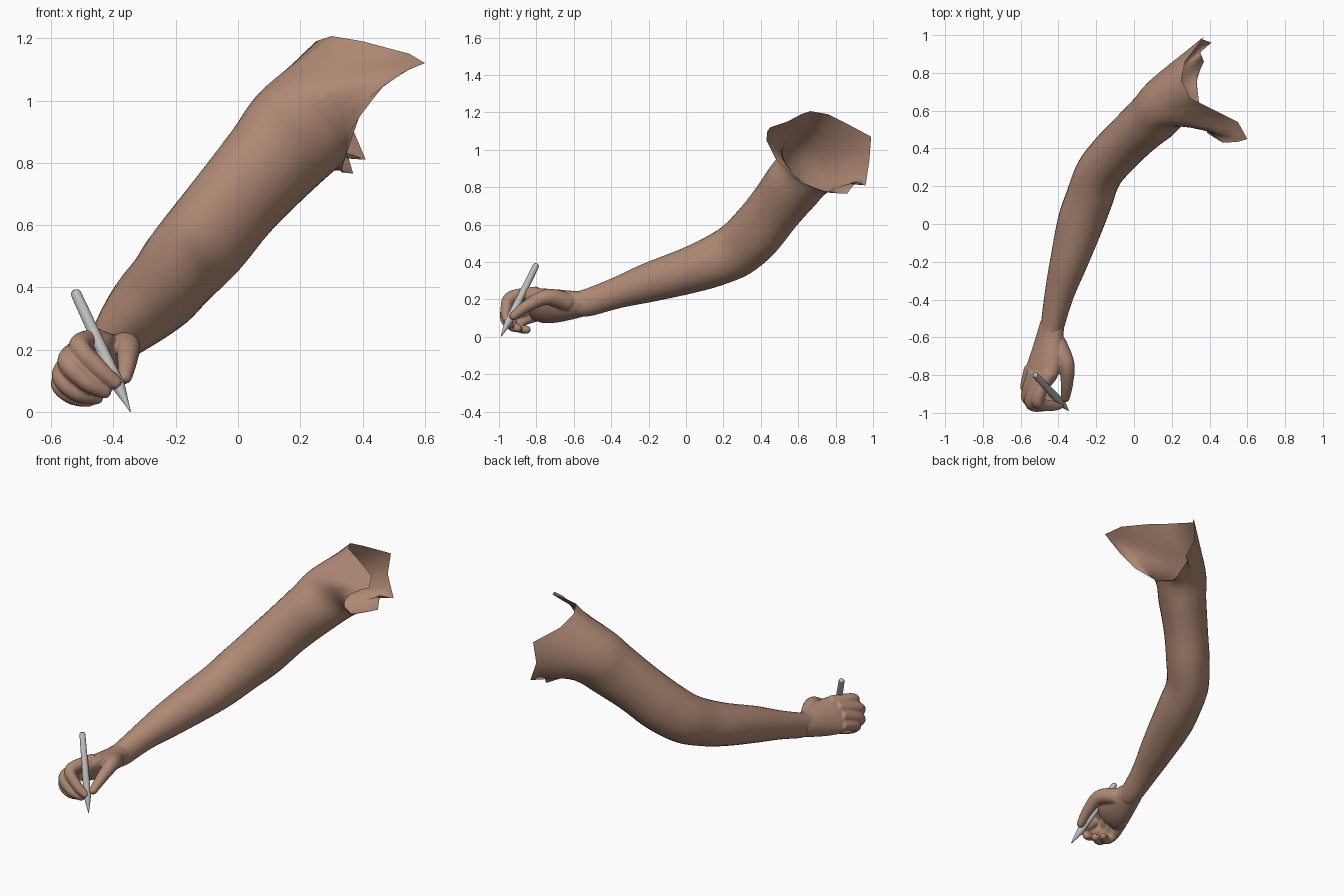
import bpy, bmesh, math
from mathutils import Vector

if "Cube" in bpy.data.objects:
    bpy.data.objects.remove(bpy.data.objects["Cube"])

UP = Vector((0, 0, 1))
SEGS = 32


def material(name, colour):
    m = bpy.data.materials.new(name)
    m.use_nodes = True
    m.diffuse_color = (*colour, 1)
    bsdf = m.node_tree.nodes["Principled BSDF"]
    bsdf.inputs["Base Color"].default_value = (*colour, 1)
    bsdf.inputs["Roughness"].default_value = 0.6
    return m


def spline(keys, steps):
    """Catmull-Rom curve through vectors of any size."""
    out = []
    for i in range(len(keys) - 1):
        a, b = keys[max(i - 1, 0)], keys[i]
        c, d = keys[i + 1], keys[min(i + 2, len(keys) - 1)]
        for s in range(steps):
            t = s / steps
            out.append(0.5 * (2 * b + (c - a) * t + (2 * a - 5 * b + 4 * c - d) * t ** 2
                              + (3 * b - a - 3 * c + d) * t ** 3))
    return out + [keys[-1]]


def rings_along(stations, segs, tilt=0.0):
    """Elliptical rings; each station is x, y, z, side radius, upright radius."""
    rings = []
    for i, s in enumerate(stations):
        p, q = stations[max(i - 1, 0)], stations[min(i + 1, len(stations) - 1)]
        d = Vector(q[:3]) - Vector(p[:3])
        d.normalize()
        side = d.cross(UP).normalized()
        rise = side.cross(d)
        wide = side * math.cos(tilt) + rise * math.sin(tilt)
        thin = rise * math.cos(tilt) - side * math.sin(tilt)
        angles = [math.tau * k / segs for k in range(segs)]
        rings.append([Vector(s[:3]) + wide * s[3] * math.cos(a) + thin * s[4] * math.sin(a)
                      for a in angles])
    return rings


def skin_rings(bm, rings, caps):
    """Bridge successive rings with quads."""
    rows = [[bm.verts.new(p) for p in ring] for ring in rings]
    n = len(rows[0])
    for a, b in zip(rows, rows[1:]):
        for k in range(n):
            bm.faces.new((a[k], a[(k + 1) % n], b[(k + 1) % n], b[k]))
    if caps:
        bm.faces.new(rows[0][::-1])
        bm.faces.new(rows[-1])


def finish(bm, name, mat):
    bmesh.ops.recalc_face_normals(bm, faces=bm.faces)
    me = bpy.data.meshes.new(name)
    bm.to_mesh(me)
    bm.free()
    me.materials.append(mat)
    ob = bpy.data.objects.new(name, me)
    bpy.context.collection.objects.link(ob)
    for p in me.polygons:
        p.use_smooth = True
    return ob


skin = material("warm skin", (0.43, 0.25, 0.175))
grey = material("pen grey", (0.5, 0.5, 0.5))

# Arm: wrist, forearm, elbow, upper arm
arm_stations = [Vector(s) for s in (
    (-.44, -.59, .178, .058, .066), (-.43, -.53, .182, .063, .073),
    (-.395, -.37, .235, .078, .083), (-.345, -.2, .29, .1, .105),
    (-.285, 0, .35, .122, .122), (-.235, .14, .4, .125, .135),
    (-.185, .27, .465, .125, .147), (-.1, .375, .56, .128, .155),
    (0, .475, .685, .13, .155), (.1, .565, .8, .14, .165), (.2, .655, .91, .155, .18))]
# Ragged open edge where the shoulder ends, from the chest over the top to the back
edge = [Vector(p) for p in (
    (.47, .43, 1.05), (.55, .435, 1.1), (.6, .45, 1.12), (.55, .54, 1.15),
    (.4, .615, 1.19), (.3, .665, 1.207), (.25, .76, 1.19), (.27, .86, 1.14),
    (.37, .99, 1.07), (.355, .98, .94), (.41, .96, .81), (.35, .91, .83),
    (.37, .86, .765), (.33, .77, .77), (.345, .62, .82), (.39, .48, .95))]
shoulder = []
for k, p in enumerate(edge):
    shoulder += [p, (p + edge[(k + 1) % len(edge)]) / 2]
key_rings = rings_along(arm_stations, SEGS) + [shoulder]
flat = [Vector([c for p in ring for c in p]) for ring in key_rings]
arm_rings = [[Vector(f[i:i + 3]) for i in range(0, SEGS * 3, 3)] for f in spline(flat, 5)]
bm = bmesh.new()
skin_rings(bm, arm_rings, False)
finish(bm, "arm", skin)

# Hand: tilted palm plus curled fingers and thumb, fused into one skin
hand = bmesh.new()
palm = [Vector(s) for s in (
    (-.432, -.52, .182, .064, .061), (-.445, -.6, .172, .083, .064),
    (-.463, -.7, .166, .105, .066), (-.486, -.78, .166, .112, .06),
    (-.505, -.835, .165, .09, .043))]
skin_rings(hand, rings_along(spline(palm, 4), 24, math.radians(-48)), True)

fingers = {
    "index": ((-.45, -.79, .235, .036), (-.51, -.935, .212, .034),
              (-.45, -.962, .142, .03), (-.395, -.958, .095, .024)),
    "middle": ((-.495, -.79, .21, .036), (-.547, -.94, .162, .034),
               (-.49, -.965, .098, .029), (-.43, -.945, .066, .024)),
    "ring": ((-.53, -.78, .17, .035), (-.567, -.915, .115, .032),
             (-.52, -.932, .062, .028), (-.455, -.9, .046, .023)),
    "little": ((-.55, -.76, .125, .032), (-.573, -.87, .086, .028),
               (-.53, -.885, .047, .025), (-.475, -.85, .038, .021)),
    "thumb": ((-.41, -.63, .185, .052), (-.358, -.74, .213, .043),
              (-.355, -.845, .168, .033), (-.363, -.92, .113, .024)),
}
for joints in fingers.values():
    path = spline([Vector((*j, j[3])) for j in joints], 8)
    tip, heading = path[-1], Vector((path[-1] - path[-2])[:3]).normalized()
    for a in (30, 55, 75):
        r = tip[3] * math.cos(math.radians(a))
        centre = Vector(tip[:3]) + heading * tip[3] * math.sin(math.radians(a))
        path.append(Vector((*centre, r, r)))
    skin_rings(hand, rings_along(path, 16), True)
hand_ob = finish(hand, "hand", skin)
fuse = hand_ob.modifiers.new("fuse", "REMESH")
fuse.mode = "VOXEL"
fuse.voxel_size = 0.006
fuse.use_smooth_shade = True
relax = hand_ob.modifiers.new("relax", "SMOOTH")
relax.factor = 0.5
relax.iterations = 5

# Pen: tapered tip, straight barrel, rounded end
tip, end = Vector((-.345, -.99, 0)), Vector((-.525, -.797, .39))
profile = ((0, .001), (.2, .02), (.22, .021), (.6, .019), (.97, .017), (.99, .014), (1, .007))
bm = bmesh.new()
skin_rings(bm, rings_along([Vector((*tip.lerp(end, t), r, r)) for t, r in profile], 20), True)
pen = finish(bm, "pen", grey)
bpy.ops.object.select_all(action="DESELECT")
pen.select_set(True)
bpy.context.view_layer.objects.active = pen
bpy.ops.object.shade_smooth_by_angle(angle=math.radians(35))
